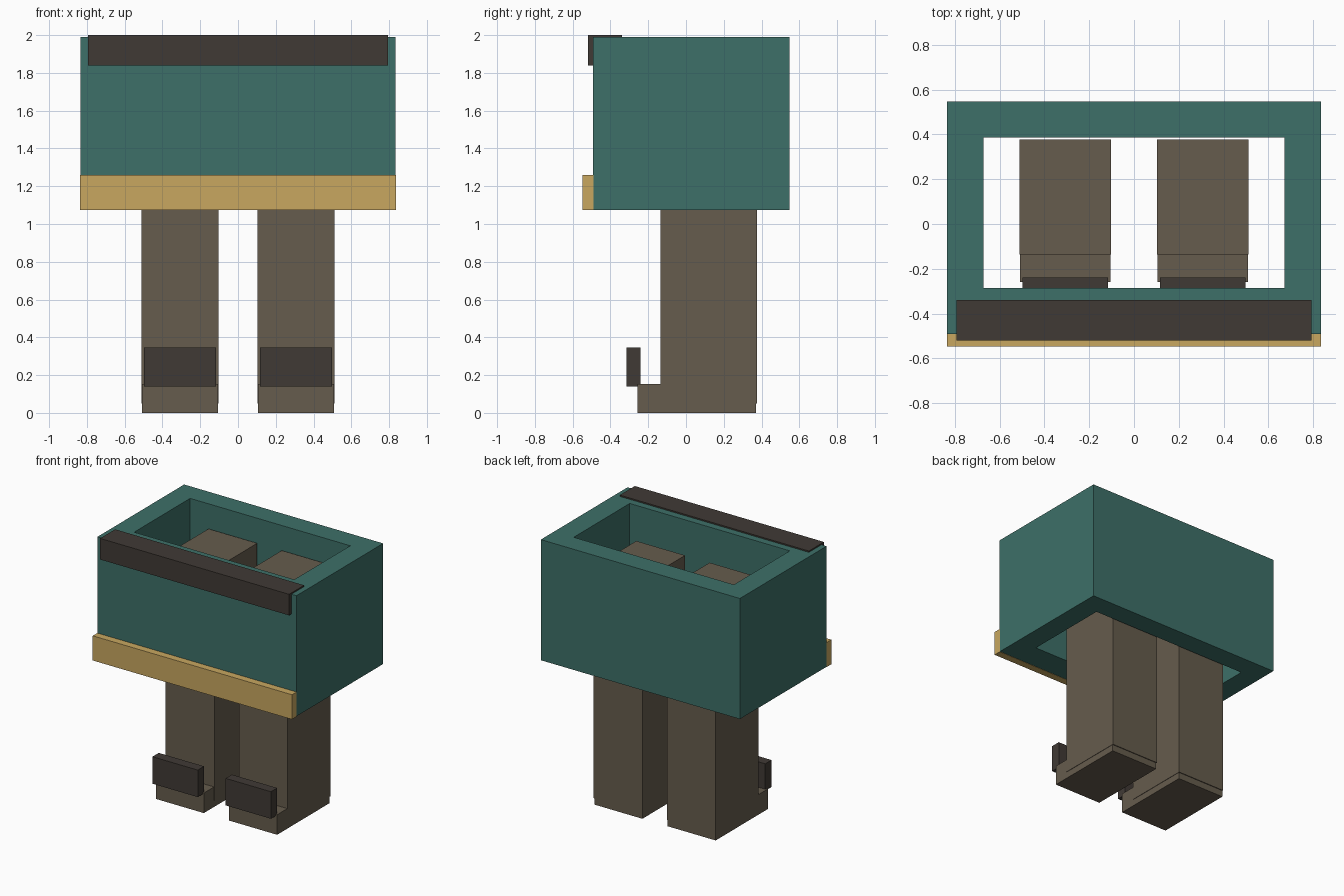
import bpy
import bmesh

default = bpy.data.objects.get("Cube")
if default:
    bpy.data.objects.remove(default, do_unlink=True)


def linear(c):
    c /= 255
    return c / 12.92 if c <= 0.04045 else ((c + 0.055) / 1.055) ** 2.4


def material(name, *rgb):
    mat = bpy.data.materials.new(name)
    mat.use_nodes = True
    color = (*[linear(c) for c in rgb], 1)
    mat.diffuse_color = color
    mat.node_tree.nodes["Principled BSDF"].inputs["Base Color"].default_value = color
    return mat


teal = material("teal", 61, 112, 104)
brown = material("brown", 102, 92, 77)
charcoal = material("charcoal", 64, 58, 53)
gold = material("gold", 200, 167, 96)


def add_object(name, bm, mat):
    bmesh.ops.recalc_face_normals(bm, faces=bm.faces)
    mesh = bpy.data.meshes.new(name)
    bm.to_mesh(mesh)
    bm.free()
    mesh.materials.append(mat)
    obj = bpy.data.objects.new(name, mesh)
    bpy.context.collection.objects.link(obj)
    return obj


def box(name, xs, ys, zs, mat):
    """Box spanning the given (low, high) ranges."""
    bm = bmesh.new()
    bmesh.ops.create_cube(bm, size=1)
    for v in bm.verts:
        for i, (low, high) in enumerate((xs, ys, zs)):
            v.co[i] = high if v.co[i] > 0 else low
    return add_object(name, bm, mat)


def frame(name, outer, inner, zs, mat):
    """Open rectangular tube; outer and inner are (x0, x1, y0, y1)."""
    bm = bmesh.new()

    def loop(rect, z):
        x0, x1, y0, y1 = rect
        return [bm.verts.new((x, y, z)) for x, y in
                ((x0, y0), (x1, y0), (x1, y1), (x0, y1))]

    rings = [loop(outer, zs[0]), loop(outer, zs[1]),
             loop(inner, zs[1]), loop(inner, zs[0])]
    for r in range(4):
        a, b = rings[r], rings[(r + 1) % 4]
        for i in range(4):
            j = (i + 1) % 4
            bm.faces.new((a[i], a[j], b[j], b[i]))
    return add_object(name, bm, mat)


# Hollow body with its trims
frame("body_shell", (-0.835, 0.835, -0.492, 0.547),
      (-0.672, 0.672, -0.285, 0.386), (1.075, 1.99), teal)
box("lower_trim", (-0.836, 0.836), (-0.547, -0.49), (1.073, 1.26), gold)
box("upper_trim", (-0.793, 0.793), (-0.52, -0.34), (1.84, 2.0), charcoal)

# Legs, feet and toe plates on both sides
for side, s in (("left", 1), ("right", -1)):
    def span(a, b):
        return tuple(sorted((a * s, b * s)))
    box(side + "_leg", span(0.103, 0.512), (-0.136, 0.377), (0.05, 1.805), brown)
    box(side + "_foot", span(0.106, 0.509), (-0.258, 0.371), (0, 0.152), brown)
    box(side + "_toe_plate", span(0.117, 0.497), (-0.315, -0.24), (0.14, 0.345), charcoal)
